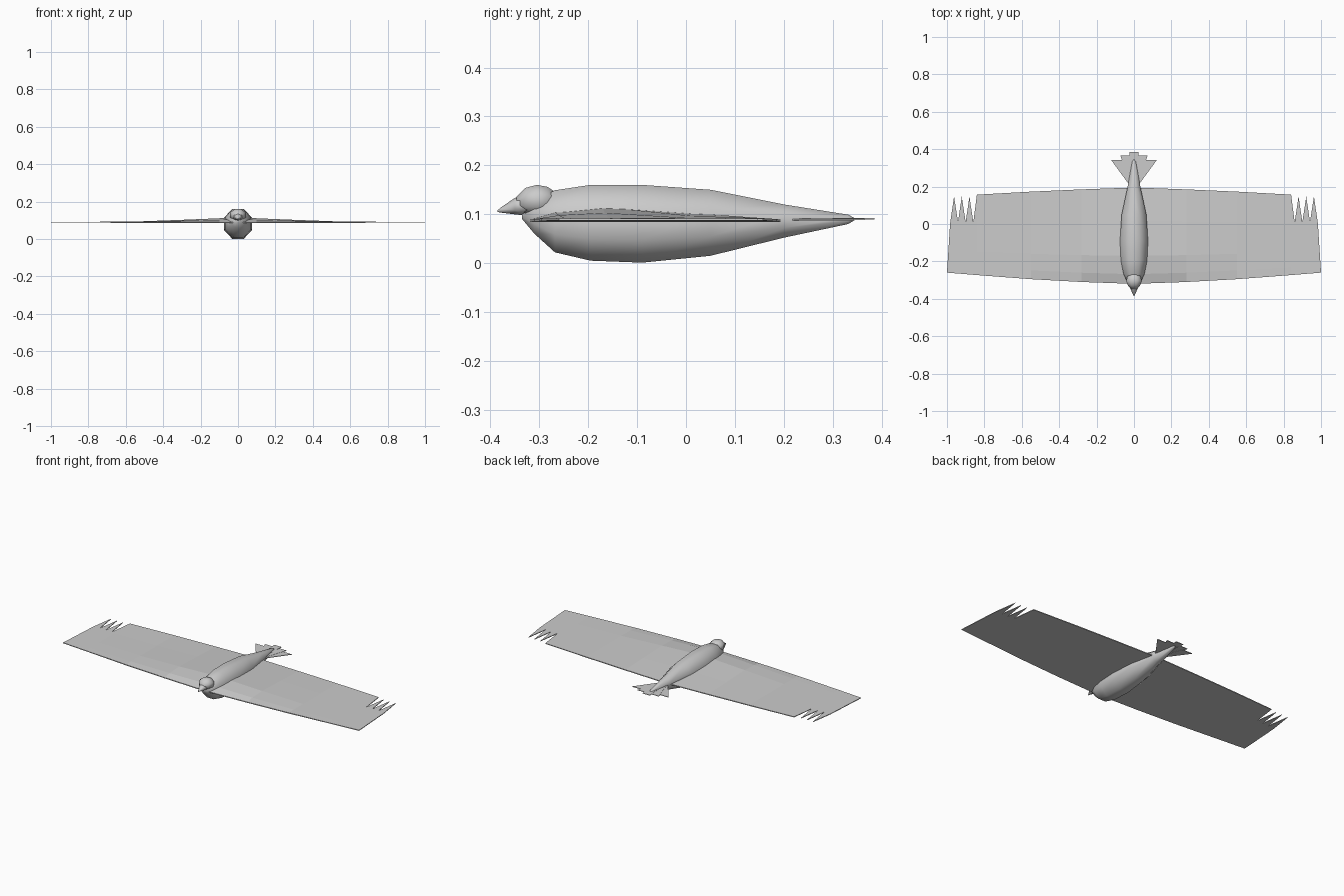
import bpy, bmesh, math

if "Cube" in bpy.data.objects:
    bpy.data.objects.remove(bpy.data.objects["Cube"])


def make_object(name, bm, smooth=False):
    bmesh.ops.recalc_face_normals(bm, faces=bm.faces)
    mesh = bpy.data.meshes.new(name)
    bm.to_mesh(mesh)
    bm.free()
    for p in mesh.polygons:
        p.use_smooth = smooth
    obj = bpy.data.objects.new(name, mesh)
    bpy.context.collection.objects.link(obj)
    return obj


def bridge(bm, rings):
    """Skin a row of equal-length vertex rings and cap both ends."""
    n = len(rings[0])
    for a, b in zip(rings, rings[1:]):
        for i in range(n):
            j = (i + 1) % n
            bm.faces.new((a[i], a[j], b[j], b[i]))
    bm.faces.new(rings[0])
    bm.faces.new(rings[-1])


def loft(name, stations, sides=8):
    """Flat-sided rings along y from (y, bottom, top, half width)."""
    bm = bmesh.new()
    k = 1 / math.cos(math.pi / sides)
    rings = []
    for y, lo, hi, w in stations:
        ring = []
        for i in range(sides):
            a = 2 * math.pi * (i + 0.5) / sides
            ring.append(bm.verts.new((w * k * math.cos(a), y,
                                      (lo + hi) / 2 + (hi - lo) / 2 * k * math.sin(a))))
        rings.append(ring)
    bridge(bm, rings)
    return make_object(name, bm, True)


def plate(name, outline, z, t):
    """Thin flat plate from an xy outline."""
    bm = bmesh.new()
    rings = [[bm.verts.new((x, y, z + s * t / 2)) for x, y in outline] for s in (-1, 1)]
    bridge(bm, rings)
    return make_object(name, bm)


# Body, head and beak
loft("body", [(-0.335, 0.090, 0.102, 0.008), (-0.31, 0.060, 0.128, 0.036),
              (-0.268, 0.022, 0.149, 0.056), (-0.195, 0.005, 0.160, 0.070),
              (-0.09, 0.001, 0.160, 0.075), (0.05, 0.015, 0.150, 0.066),
              (0.20, 0.052, 0.120, 0.034), (0.332, 0.080, 0.099, 0.010),
              (0.345, 0.088, 0.092, 0.003)])
loft("head", [(-0.347, 0.112, 0.135, 0.014), (-0.328, 0.101, 0.154, 0.033),
              (-0.305, 0.097, 0.160, 0.042), (-0.283, 0.100, 0.156, 0.036),
              (-0.262, 0.112, 0.142, 0.020)])
loft("beak", [(-0.325, 0.100, 0.142, 0.026), (-0.35, 0.102, 0.131, 0.018),
              (-0.379, 0.104, 0.113, 0.004), (-0.385, 0.105, 0.108, 0.001)], 6)

# Wings: (x, leading y, trailing y, top, bottom) sections, fading to a thin tip
sections = [(0, -0.32, 0.195, 0.115, 0.084), (0.28, -0.310, 0.185, 0.103, 0.085),
            (0.55, -0.295, 0.173, 0.093, 0.086), (0.84, -0.273, 0.157, 0.0915, 0.0875)]
# Feathered wing tip outline
teeth = [(0.84, 0.157)]
for i in range(3):
    teeth += [(0.859 + 0.041 * i, 0.01), (0.880 + 0.041 * i, 0.147)]
teeth += [(0.983, 0.005), (1.0, -0.26), (0.84, -0.273)]

for side, label in ((1, "left"), (-1, "right")):
    bm = bmesh.new()
    rings = []
    for x, y0, y1, top, bot in sections:
        edge = min(bot + 0.005, top)
        c = y1 - y0
        pts = [(y0, bot), (y0, edge), (y0 + 0.1 * c, edge + (top - edge) * 0.6),
               (y0 + 0.29 * c, top), (y0 + 0.65 * c, edge + (top - edge) * 0.5),
               (y1, edge), (y1, bot)]
        rings.append([bm.verts.new((side * x, y, z)) for y, z in pts])
    bridge(bm, rings)
    make_object(label + "_wing", bm)
    plate(label + "_wing_tip", [(side * x, y) for x, y in teeth], 0.0895, 0.004)

# Tail fan: one centre feather and two mirrored pairs
plate("tail_feather_centre", [(-0.012, 0.2), (0.012, 0.2), (0.025, 0.385), (-0.025, 0.385)],
      0.091, 0.003)
pairs = [("inner", 0.018, 0.072, 0.365, 0.090), ("outer", 0.055, 0.123, 0.343, 0.089)]
for side, label in ((1, "left"), (-1, "right")):
    for name, xa, xb, y, z in pairs:
        pts = [(0, 0.2), (0.018, 0.2), (xb, y), (xa, y)]
        plate(f"{label}_tail_feather_{name}", [(side * px, py) for px, py in pts], z, 0.003)
